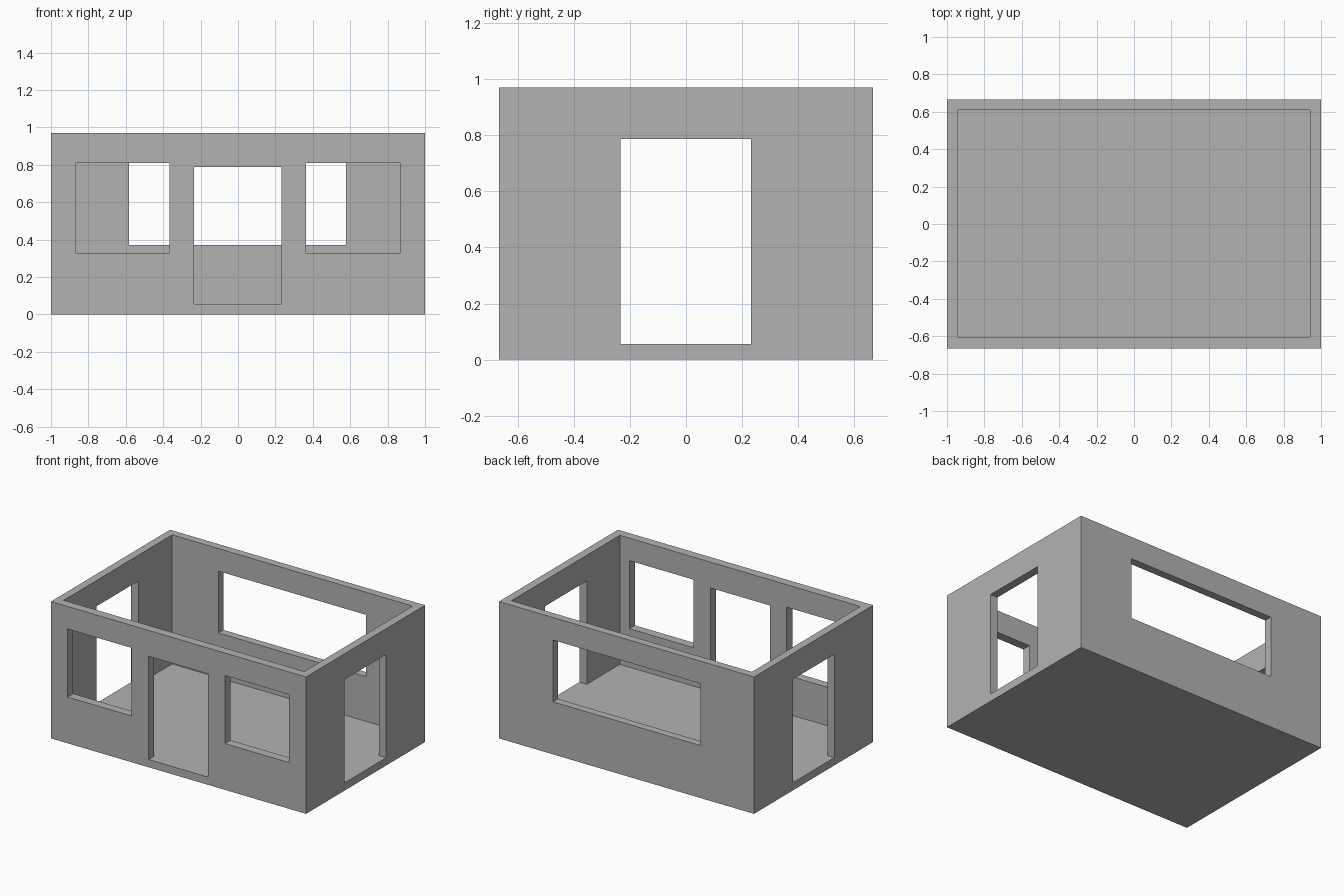
import bpy

default = bpy.data.objects.get("Cube")
if default:
    bpy.data.objects.remove(default, do_unlink=True)

# Single plaster grey
plaster = bpy.data.materials.new("plaster_grey")
plaster.use_nodes = True
grey = (0.45, 0.45, 0.45, 1)
plaster.diffuse_color = grey
plaster.node_tree.nodes["Principled BSDF"].inputs["Base Color"].default_value = grey


def box(name, x, y, z):
    """Box spanning the given (low, high) range on each axis."""
    bpy.ops.mesh.primitive_cube_add(size=1)
    ob = bpy.context.object
    ob.name = name
    for v in ob.data.vertices:
        v.co = [lo + (c + 0.5) * (hi - lo) for c, (lo, hi) in zip(v.co, (x, y, z))]
    ob.data.materials.append(plaster)
    return ob


def cut(target, name, x, y, z):
    """Carve a box-shaped opening out of the target."""
    cutter = box(name, x, y, z)
    cutter.hide_render = True
    mod = target.modifiers.new(name, "BOOLEAN")
    mod.operation = "DIFFERENCE"
    mod.solver = "EXACT"
    mod.object = cutter
    bpy.context.view_layer.objects.active = target
    bpy.ops.object.modifier_apply(modifier=mod.name)
    bpy.data.objects.remove(cutter, do_unlink=True)


FLOOR, TOP = 0.055, 0.97
DOOR_Z = (FLOOR, 0.787)
DOOR_SPAN = (-0.234, 0.232)
FRONT, BACK = (-0.8, -0.5), (0.5, 0.8)

# Outer shell and the open-topped room inside it
house = box("house_shell", (-1, 1), (-0.666, 0.666), (0, TOP))
cut(house, "room", (-0.944, 0.942), (-0.604, 0.61), (FLOOR, TOP + 0.2))

# Doorways: front, then one in each side wall
cut(house, "front_doorway", DOOR_SPAN, FRONT, DOOR_Z)
for name, x in (("left_doorway", (0.8, 1.2)), ("right_doorway", (-1.2, -0.8))):
    cut(house, name, x, DOOR_SPAN, DOOR_Z)

# Two front windows and one wide back window
cut(house, "front_left_window", (0.364, 0.867), FRONT, (0.328, 0.81))
cut(house, "front_right_window", (-0.87, -0.367), FRONT, (0.328, 0.81))
cut(house, "back_window", (-0.582, 0.578), BACK, (0.372, 0.81))
